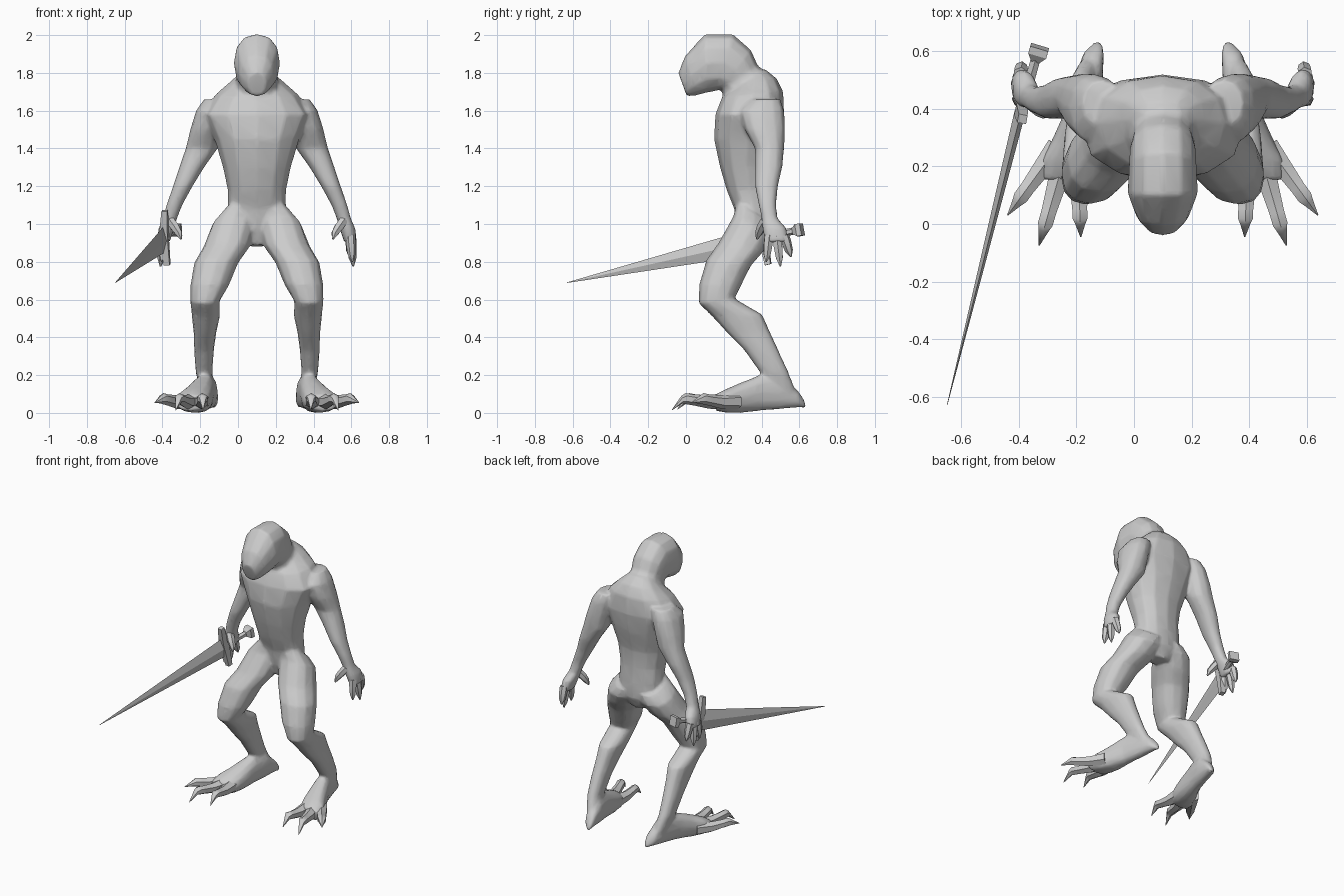
import bpy, bmesh, math
from mathutils import Vector

AX = 0.10  # x of the body's mirror plane

skin = bpy.data.materials.new("plain grey")
skin.diffuse_color = (0.6, 0.6, 0.6, 1)


def skin_rings(bm, rings):
    """Bridge rings of points into a closed tube."""
    vs = [[bm.verts.new(p) for p in r] for r in rings]
    n = len(vs[0])
    for a, b in zip(vs, vs[1:]):
        for i in range(n):
            j = (i + 1) % n
            bm.faces.new((a[i], a[j], b[j], b[i]))
    bm.faces.new(vs[0])
    bm.faces.new(vs[-1])


def loft(bm, rings, side=1, n=12, cx=AX, power=0.88):
    """Each ring: side offset, two opposite (y, z) points, half width."""
    out = []
    for d, y1, z1, y2, z2, w in rings:
        p, q = Vector((cx + side * d, y1, z1)), Vector((cx + side * d, y2, z2))
        mid, v = (p + q) / 2, (p - q) / 2
        ring = []
        for i in range(n):
            a = math.tau * i / n
            c, s = math.cos(a), math.sin(a)
            c = math.copysign(abs(c) ** power, c)
            s = math.copysign(abs(s) ** power, s)
            ring.append(mid + Vector((c * w, 0, 0)) + v * s)
        out.append(ring)
    skin_rings(bm, out)


def tube(bm, pts, side=1, n=6, cx=AX):
    """Each point: side offset, y, z, radius."""
    c = [Vector((cx + side * d, y, z)) for d, y, z, r in pts]
    rot = (c[-1] - c[0]).to_track_quat('Z', 'Y').to_matrix()
    out = []
    for p, (_, _, _, r) in zip(c, pts):
        out.append([p + rot @ Vector((r * math.cos(math.tau * (i + .5) / n),
                                      r * math.sin(math.tau * (i + .5) / n), 0))
                    for i in range(n)])
    skin_rings(bm, out)


def finish(name, bm, angle=50, blend=False):
    bmesh.ops.recalc_face_normals(bm, faces=bm.faces[:])
    me = bpy.data.meshes.new(name)
    bm.to_mesh(me)
    bm.free()
    ob = bpy.data.objects.new(name, me)
    bpy.context.collection.objects.link(ob)
    if blend:  # fuse the overlapping limbs into one skin
        m = ob.modifiers.new("fuse", 'REMESH')
        m.mode, m.voxel_size = 'VOXEL', 0.01
        m = ob.modifiers.new("soften", 'SMOOTH')
        m.factor, m.iterations = 0.5, 5
        m = ob.modifiers.new("reduce", 'DECIMATE')
        m.ratio = 0.15
        dg = bpy.context.evaluated_depsgraph_get()
        new = bpy.data.meshes.new_from_object(ob.evaluated_get(dg))
        ob.modifiers.clear()
        ob.data = new
        new.name = name
    ob.data.materials.clear()
    ob.data.materials.append(skin)
    bpy.ops.object.select_all(action='DESELECT')
    ob.select_set(True)
    bpy.context.view_layer.objects.active = ob
    bpy.ops.object.shade_smooth_by_angle(angle=math.radians(angle))


# Torso: front point, back point, half width
torso = [(0, .30, .89, .42, .88, .07), (0, .27, .98, .46, .96, .14),
         (0, .255, 1.08, .46, 1.07, .155), (0, .215, 1.18, .455, 1.18, .155),
         (0, .18, 1.30, .46, 1.30, .18), (0, .148, 1.45, .50, 1.45, .225),
         (0, .155, 1.58, .52, 1.58, .285), (0, .19, 1.67, .515, 1.70, .22),
         (0, .24, 1.72, .48, 1.77, .15), (0, .28, 1.77, .42, 1.82, .09)]
# Head: jaw point, crown point, half width
head = [(0, .20, 1.66, .44, 1.79, .12), (0, .185, 1.715, .38, 1.84, .108),
        (0, .18, 1.71, .345, 1.92, .115), (0, .16, 1.705, .25, 2.005, .118),
        (0, .11, 1.695, .10, 2.005, .122), (0, .05, 1.68, -.005, 1.89, .09),
        (0, .005, 1.675, -.04, 1.80, .05)]
arm = [(.21, .34, 1.66, .50, 1.66, .07), (.235, .28, 1.60, .52, 1.60, .087),
       (.265, .31, 1.50, .525, 1.50, .088), (.292, .365, 1.40, .52, 1.40, .085),
       (.345, .365, 1.30, .51, 1.30, .066), (.392, .365, 1.20, .487, 1.20, .052),
       (.437, .385, 1.10, .477, 1.10, .042), (.46, .40, 1.03, .485, 1.03, .038),
       (.48, .405, .97, .53, .98, .042), (.495, .42, .90, .545, .91, .034)]
leg = [(.08, .27, 1.12, .46, 1.0, .09), (.12, .25, 1.04, .46, .94, .118),
       (.16, .172, .90, .415, .86, .122), (.215, .108, .81, .345, .78, .117),
       (.25, .07, .68, .29, .67, .102), (.275, .068, .58, .258, .605, .078),
       (.27, .14, .51, .405, .52, .075), (.275, .22, .42, .445, .43, .06),
       (.28, .31, .33, .495, .32, .052), (.28, .395, .21, .54, .22, .044),
       (.26, .45, .10, .58, .12, .04)]
# Foot: top point, sole point, half width
foot = [(.225, .625, .07, .637, .025, .014), (.24, .59, .12, .60, .03, .036),
        (.258, .50, .20, .50, .02, .05), (.28, .40, .205, .40, .012, .057),
        (.31, .29, .16, .29, 0, .077), (.335, .22, .13, .22, 0, .09),
        (.35, .15, .095, .16, .01, .078)]

bm = bmesh.new()
loft(bm, torso)
loft(bm, head)
for s in (1, -1):
    for part in (arm, leg, foot):
        loft(bm, part, s)
finish("body", bm, 60, blend=True)

# Digits: base and tip
toes = [((.365, .27, .065), (.54, .03, .055)),
        ((.345, .22, .06), (.43, -.075, .015)),
        ((.295, .21, .055), (.285, -.045, .02))]
fingers = [((.495, .44, .94), (.505, .425, .80)),
           ((.498, .48, .94), (.51, .50, .775)),
           ((.495, .52, .94), (.49, .556, .825))]

for s, label in ((1, "left"), (-1, "right")):
    # Toes with arched knuckle and claw
    bm = bmesh.new()
    for a, b in toes:
        a, b = Vector(a), Vector(b)
        pts = []
        for t, z, r in ((0, .06, .045), (.35, .058, .036), (.6, .068, .03),
                        (.74, .075, .03), (.82, .07, .02)):
            p = a.lerp(b, t)
            pts.append((p.x, p.y, z, r))
        tube(bm, pts + [(b.x, b.y, b.z, .002)], s)
    finish(label + "_toes", bm)
    # Fingers and thumb
    bm = bmesh.new()
    for a, b in fingers:
        a, b = Vector(a), Vector(b)
        tube(bm, [(*a.lerp(b, t), r) for t, r in
                  ((0, .027), (.35, .026), (.72, .021), (1, .004))], s)
    tube(bm, [(.46, .42, 1.02, .026), (.435, .40, .985, .026),
              (.412, .385, .95, .02), (.402, .375, .92, .005)], s)
    finish(label + "_fingers", bm)

# Sword: diamond blade tapering to a point
bm = bmesh.new()
loft(bm, [(-.395, .38, .985, .41, .845, .02),
          (-.65, -.63, .691, -.63, .688, .001)], 1, 4, 0)
finish("sword_blade", bm, 20)
# Crossguard
bm = bmesh.new()
tube(bm, [(-.388, .365, 1.07, .022), (-.392, .395, .96, .03),
          (-.388, .415, .89, .03), (-.375, .435, .785, .022)], 1, 4, 0)
finish("sword_guard", bm, 20)
# Grip and flared pommel
bm = bmesh.new()
tube(bm, [(-.395, .39, .925, .021), (-.34, .58, .965, .019)], 1, 6, 0)
finish("sword_grip", bm, 30)
bm = bmesh.new()
tube(bm, [(-.343, .565, .962, .02), (-.335, .59, .967, .046),
          (-.328, .615, .972, .046)], 1, 4, 0)
finish("sword_pommel", bm, 20)
